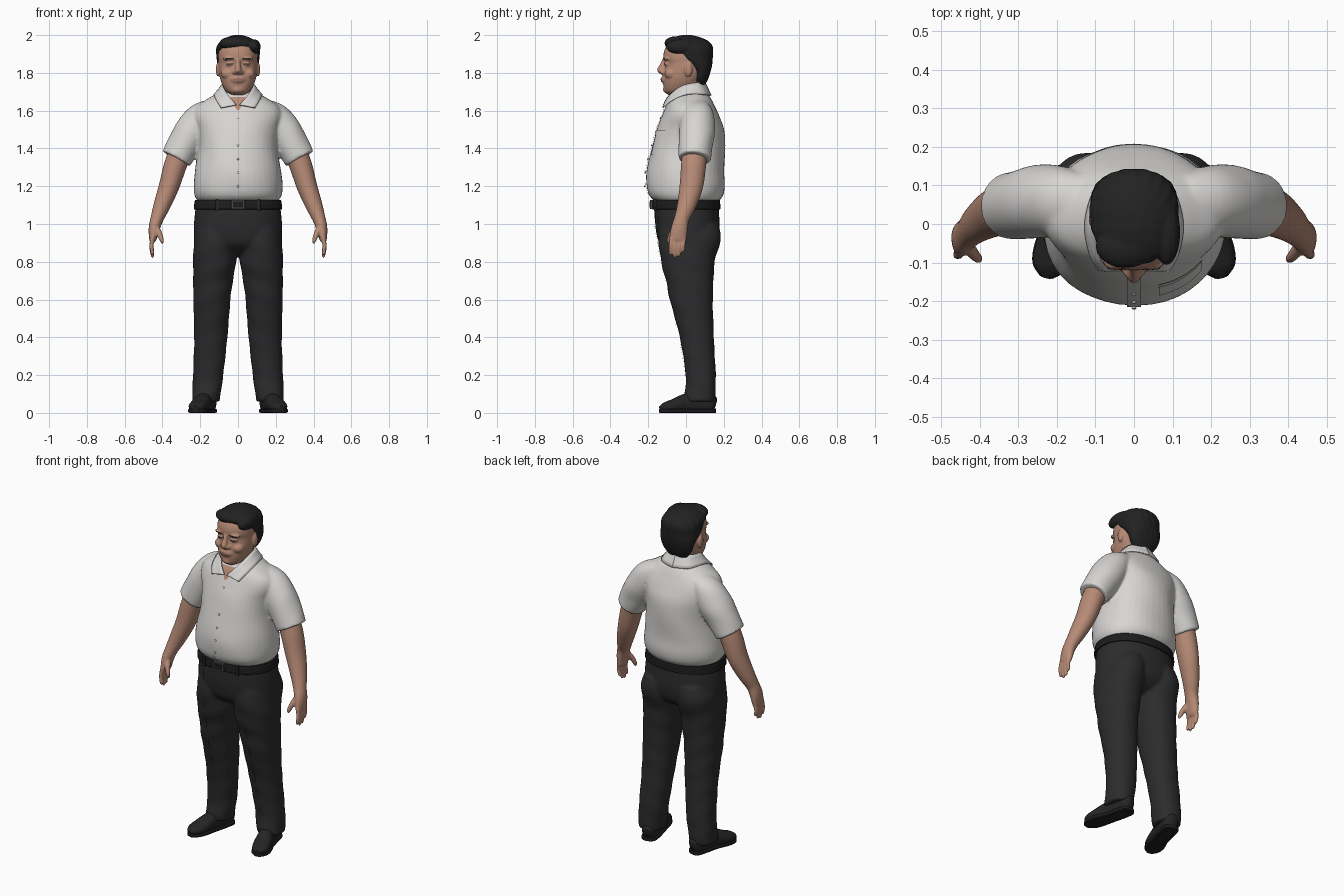
import bpy, bmesh, math
from mathutils import Vector
from mathutils.bvhtree import BVHTree

if "Cube" in bpy.data.objects:
    bpy.data.objects.remove(bpy.data.objects["Cube"], do_unlink=True)


def material(name, red, green, blue, rough=0.7):
    mat = bpy.data.materials.new(name)
    mat.use_nodes = True
    mat.diffuse_color = (red, green, blue, 1)
    shader = mat.node_tree.nodes["Principled BSDF"]
    shader.inputs["Base Color"].default_value = (red, green, blue, 1)
    shader.inputs["Roughness"].default_value = rough
    return mat


skin = material("skin", 0.47, 0.255, 0.18)
lip = material("lip", 0.36, 0.16, 0.12)
black_hair = material("black hair", 0.016, 0.016, 0.017)
cotton = material("off white cotton", 0.68, 0.67, 0.65)
trouser_cloth = material("charcoal cloth", 0.025, 0.025, 0.027)
shoe_leather = material("shoe leather", 0.018, 0.018, 0.019)
belt_leather = material("belt leather", 0.012, 0.012, 0.012)
metal = material("dark metal", 0.07, 0.07, 0.07)


def finish(name, bm, mat):
    bmesh.ops.recalc_face_normals(bm, faces=bm.faces)
    mesh = bpy.data.meshes.new(name)
    bm.to_mesh(mesh)
    bm.free()
    mesh.materials.append(mat)
    obj = bpy.data.objects.new(name, mesh)
    bpy.context.collection.objects.link(obj)
    select([obj])
    bpy.ops.object.shade_smooth_by_angle(angle=math.radians(50))
    return obj


def select(objs):
    bpy.ops.object.select_all(action="DESELECT")
    for obj in objs:
        obj.select_set(True)
    bpy.context.view_layer.objects.active = objs[0]


def spline(rows, steps=5):
    """Smooth curve through rows of numbers of any width."""
    out = []
    for i in range(len(rows) - 1):
        a, b, c, d = rows[max(i - 1, 0)], rows[i], rows[i + 1], rows[min(i + 2, len(rows) - 1)]
        for s in range(steps):
            t = s / steps
            out.append([q + t * (r - p) / 2 + t * t * (p - 2.5 * q + 2 * r - e / 2)
                        + t ** 3 * (1.5 * (q - r) + (e - p) / 2)
                        for p, q, r, e in zip(a, b, c, d)])
    return out + [list(rows[-1])]


def tube(name, rows, mat, side=1, power=2, ref=None, fold=(0, 0, 0), count=40):
    """Loft of rounded sections (x, y, z, half width, half depth); level if ref is None."""
    bm, rings = bmesh.new(), []
    rows = spline(rows)
    for i, (x, y, z, ru, rv) in enumerate(rows):
        u, v = Vector((1, 0, 0)), Vector((0, 1, 0))
        if ref:
            along = Vector(rows[min(i + 1, len(rows) - 1)][:3]) - Vector(rows[max(i - 1, 0)][:3])
            u = Vector(ref).cross(along).normalized()
            v = along.cross(u).normalized()
        ring = []
        for k in range(count):
            a = math.tau * k / count
            c, s = math.cos(a), math.sin(a)
            wave = 1 + fold[0] * math.sin(fold[1] * a + fold[2] * z)
            p = Vector((x, y, z))
            p += u * max(ru, 0.002) * wave * math.copysign(abs(c) ** (2 / power), c)
            p += v * max(rv, 0.002) * wave * math.copysign(abs(s) ** (2 / power), s)
            ring.append(bm.verts.new((p.x * side, p.y, max(p.z, 0))))
        rings.append(ring)
    for lower, upper in zip(rings, rings[1:]):
        for k in range(count):
            n = (k + 1) % count
            bm.faces.new((lower[k], lower[n], upper[n], upper[k]))
    bm.faces.new(rings[0])
    bm.faces.new(rings[-1])
    return finish(name, bm, mat)


def stack(name, levels, mat, **options):
    """Centred body part from levels (z, half width, front y, back y)."""
    rows = [(0, (f + b) / 2, z, w, (b - f) / 2) for z, w, f, b in levels]
    return tube(name, rows, mat, **options)


def ball(name, place, size, mat, side=1):
    bm = bmesh.new()
    bmesh.ops.create_uvsphere(bm, u_segments=20, v_segments=12, radius=1)
    bmesh.ops.scale(bm, vec=size, verts=bm.verts)
    bmesh.ops.translate(bm, vec=(place[0] * side, place[1], place[2]), verts=bm.verts)
    return finish(name, bm, mat)


def fuse(parts, voxel, smooth):
    """Blend overlapping parts into one soft skin."""
    select(parts)
    bpy.ops.object.join()
    obj = parts[0]
    remesh = obj.modifiers.new("blend", "REMESH")
    remesh.mode, remesh.voxel_size, remesh.use_smooth_shade = "VOXEL", voxel, True
    soften = obj.modifiers.new("soften", "SMOOTH")
    soften.factor, soften.iterations = 0.5, smooth
    for mod in ("blend", "soften"):
        bpy.ops.object.modifier_apply(modifier=mod)
    return obj


def sheet(name, rows, mat, thick=0):
    bm = bmesh.new()
    grid = [[bm.verts.new(p) for p in row] for row in rows]
    for a, b in zip(grid, grid[1:]):
        for k in range(len(a) - 1):
            bm.faces.new((a[k], a[k + 1], b[k + 1], b[k]))
    obj = finish(name, bm, mat)
    if thick:
        mod = obj.modifiers.new("thickness", "SOLIDIFY")
        mod.thickness, mod.offset = thick, 0
    return obj


def drape(name, target, top, bottom, mat, lift=0.003, cells=14):
    """Thin plate between edges (x0, x1, z) laid on the front of a part."""
    mesh = target.data
    tree = BVHTree.FromPolygons([v.co for v in mesh.vertices], [p.vertices[:] for p in mesh.polygons])
    rows = []
    for i in range(cells + 1):
        x0, x1, z = (a + (b - a) * i / cells for a, b in zip(top, bottom))
        row = []
        for k in range(cells + 1):
            x = x0 + (x1 - x0) * k / cells
            hit = tree.ray_cast(Vector((x, -1, z)), Vector((0, 1, 0)))[0]
            row.append((x, (hit.y if hit else -0.1) - lift, z))
        rows.append(row)
    return sheet(name, rows, mat)


FRONT, UP = (0, 1, 0), (0, 0, 1)

# Shirt body and short sleeves
shirt_parts = [stack("shirt", [
    (1.12, .212, -.165, .172), (1.15, .23, -.195, .195), (1.2, .236, -.208, .205),
    (1.28, .228, -.208, .203), (1.4, .212, -.182, .207), (1.5, .218, -.155, .202),
    (1.57, .235, -.128, .178), (1.62, .22, -.108, .155), (1.66, .165, -.09, .135),
    (1.695, .105, -.06, .112), (1.71, .08, -.04, .1)], cotton, power=2.15, fold=(.006, 5, 22))]
for side in (1, -1):
    shirt_parts.append(tube("sleeve", [
        (.13, .055, 1.62, .05, .07), (.19, .06, 1.565, .083, .09), (.24, .058, 1.49, .096, .095),
        (.285, .052, 1.42, .09, .09), (.327, .045, 1.345, .082, .086)],
        cotton, side, ref=FRONT, fold=(.012, 3, 40)))
shirt = fuse(shirt_parts, 0.008, 5)

# Collar, placket, buttons, pocket and open neck
collar_top = [(.008, -.118, 1.63), (.05, -.088, 1.68), (.08, -.02, 1.73), (.07, .06, 1.748), (0, .098, 1.752)]
collar_low = [(.09, -.122, 1.615), (.115, -.075, 1.655), (.125, .01, 1.687), (.09, .1, 1.685), (0, .132, 1.68)]
for side in (1, -1):
    edges = [[Vector((x * side, y, z)) for x, y, z in spline(e)] for e in (collar_top, collar_low)]
    rows = [[a.lerp(b, t / 4) for a, b in zip(*edges)] for t in range(5)]
    sheet("collar_" + ("left" if side > 0 else "right"), rows, cotton, 0.008)
drape("placket", shirt, (-.018, .018, 1.61), (-.018, .018, 1.15), cotton, 0.005, 30)
drape("open_neck", shirt, (-.05, .05, 1.672), (-.003, .003, 1.6), skin, 0.006)
drape("pocket", shirt, (.065, .175, 1.49), (.065, .175, 1.365), cotton, 0.004)
drape("pocket_hem", shirt, (.063, .177, 1.495), (.063, .177, 1.47), cotton, 0.007)
tree_y = [-.13, -.153, -.176, -.197, -.211, -.213]
for i, y in enumerate(tree_y):
    ball("button", (0, y - 0.005, 1.56 - i * 0.072), (.006, .004, .006), cotton)

# Trousers
leg_rows = [(.11, .02, 1.0, .1, .15), (.118, .02, .93, .113, .166), (.124, .01, .8, .114, .142),
            (.132, .02, .7, .105, .126), (.138, .028, .6, .098, .114), (.144, .057, .4, .088, .09),
            (.158, .078, .2, .08, .08), (.168, .074, .09, .075, .082), (.17, .076, .06, .072, .078)]
trouser_parts = [stack("trousers", [
    (1.135, .215, -.16, .17), (1.06, .228, -.165, .175), (.97, .234, -.16, .178),
    (.9, .225, -.142, .165), (.86, .15, -.1, .13), (.835, .05, -.04, .08)], trouser_cloth, power=2.2)]
for side in (1, -1):
    trouser_parts.append(tube("trouser_leg", leg_rows, trouser_cloth, side, power=2.2, fold=(.014, 2, 48)))
trousers = fuse(trouser_parts, 0.009, 4)
for side in (1, -1):
    drape("crease", trousers, (side * .122, side * .126, 1.04), (side * .146, side * .15, .2),
          trouser_cloth, 0.005, 24)
drape("fly", trousers, (-.004, .02, 1.08), (-.004, .012, .92), trouser_cloth, 0.004)

# Belt with buckle and loops
stack("belt", [(1.078, .229, -.174, .178), (1.082, .234, -.18, .182), (1.122, .229, -.178, .18),
               (1.126, .224, -.172, .176)], belt_leather, power=2.2)
stack("buckle", [(1.08, .036, -.19, -.17), (1.128, .036, -.19, -.17)], metal, power=9)
stack("buckle_plate", [(1.088, .027, -.193, -.17), (1.12, .027, -.193, -.17)], belt_leather, power=9)
for side in (1, -1):
    tube("belt_loop", [(.11, -.158, 1.07, .008, .012), (.11, -.158, 1.13, .008, .012)],
         trouser_cloth, side, power=6)

# Shoes
shoe_rows = [(.15, .155, .045, .02, .03), (.154, .135, .05, .04, .05), (.165, .08, .055, .044, .062),
             (.185, 0, .05, .044, .052), (.205, -.06, .038, .05, .037), (.22, -.11, .03, .042, .026),
             (.227, -.138, .024, .014, .012)]
sole_rows = [(x, y, .011, w + .003, .011) for x, y, z, w, h in shoe_rows]
for side, word in ((1, "left"), (-1, "right")):
    tube("shoe_" + word, shoe_rows, shoe_leather, side, ref=UP, power=2.3)
    tube("sole_" + word, sole_rows, belt_leather, side, ref=UP, power=6)

# Arms with hands
for side, word in ((1, "left"), (-1, "right")):
    parts = [tube("arm_" + word, [
        (.29, .05, 1.42, .06, .065), (.332, .04, 1.31, .06, .066), (.365, .028, 1.2, .054, .062),
        (.402, .003, 1.1, .045, .05), (.428, -.022, 1.03, .035, .04), (.443, -.034, .98, .03, .044),
        (.45, -.042, .925, .021, .045), (.451, -.043, .905, .014, .038)], skin, side, ref=FRONT)]
    for i in range(4):
        y = -.076 + .022 * i
        drop = (.085, .098, .093, .072)[i]
        parts.append(tube("finger", [
            (.451, y, .935, .011, .012), (.458, y - .004, .925 - drop * .5, .011, .011),
            (.452, y - .006, .928 - drop, .009, .009), (.45, y - .006, .922 - drop, .004, .004)],
            skin, side, ref=FRONT, count=14))
    parts.append(tube("thumb", [
        (.435, -.05, .985, .018, .018), (.415, -.078, .945, .015, .015),
        (.403, -.09, .912, .011, .012), (.4, -.093, .895, .004, .005)], skin, side, ref=FRONT, count=14))
    fuse(parts, 0.0055, 3)

# Head, face and neck
head_parts = [stack("head", [
    (1.684, .03, -.095, -.02), (1.7, .06, -.112, .03), (1.73, .08, -.119, .06),
    (1.77, .095, -.121, .09), (1.81, .101, -.117, .11), (1.85, .103, -.111, .12),
    (1.88, .104, -.12, .125), (1.92, .1, -.114, .12), (1.96, .08, -.088, .1),
    (1.985, .04, -.04, .05)], skin, power=2.25),
    stack("neck", [(1.6, .085, -.065, .085), (1.68, .077, -.06, .085), (1.8, .075, -.05, .1)], skin),
    tube("nose", [(0, -.112, 1.875, .01, .012), (0, -.121, 1.845, .013, .018),
                  (0, -.13, 1.812, .019, .024), (0, -.122, 1.793, .014, .012)], skin),
    ball("mouth_mound", (0, -.107, 1.765), (.042, .026, .026), skin),
    ball("chin", (0, -.097, 1.712), (.035, .025, .022), skin)]
for side in (1, -1):
    head_parts += [
        ball("nostril", (.019, -.122, 1.803), (.012, .014, .011), skin, side),
        ball("eyelid", (.041, -.099, 1.848), (.024, .017, .014), skin, side),
        ball("brow_ridge", (.044, -.1, 1.875), (.036, .02, .01), skin, side),
        ball("cheek", (.056, -.078, 1.795), (.035, .036, .03), skin, side),
        ball("ear", (.106, .012, 1.818), (.011, .022, .038), skin, side)]
head = fuse(head_parts, 0.005, 4)
for side in (1, -1):
    drape("eye", head, (side * .024, side * .058, 1.85), (side * .026, side * .06, 1.844), black_hair, 0.002)
    drape("eyebrow", head, (side * .024, side * .07, 1.878), (side * .022, side * .068, 1.871), black_hair, 0.002)
drape("upper_lip", head, (-.014, .014, 1.772), (-.032, .032, 1.763), lip, 0.002)
drape("lower_lip", head, (-.03, .03, 1.761), (-.018, .018, 1.751), lip, 0.002)

# Side-parted hair
fuse([stack("hair", [
    (1.735, .06, .045, .1), (1.77, .085, .04, .118), (1.81, .1, .034, .131),
    (1.85, .11, -.005, .139), (1.88, .113, -.052, .141), (1.92, .115, -.078, .143),
    (1.945, .11, -.104, .138), (1.97, .09, -.1, .115), (1.99, .055, -.062, .07),
    (2.0, .02, -.02, .03)], black_hair, power=2.25, fold=(.012, 18, 60), count=90),
    ball("fringe", (-.022, -.058, 1.957), (.078, .056, .036), black_hair),
    ball("parted_side", (.084, -.022, 1.938), (.036, .085, .04), black_hair)], 0.005, 2)
